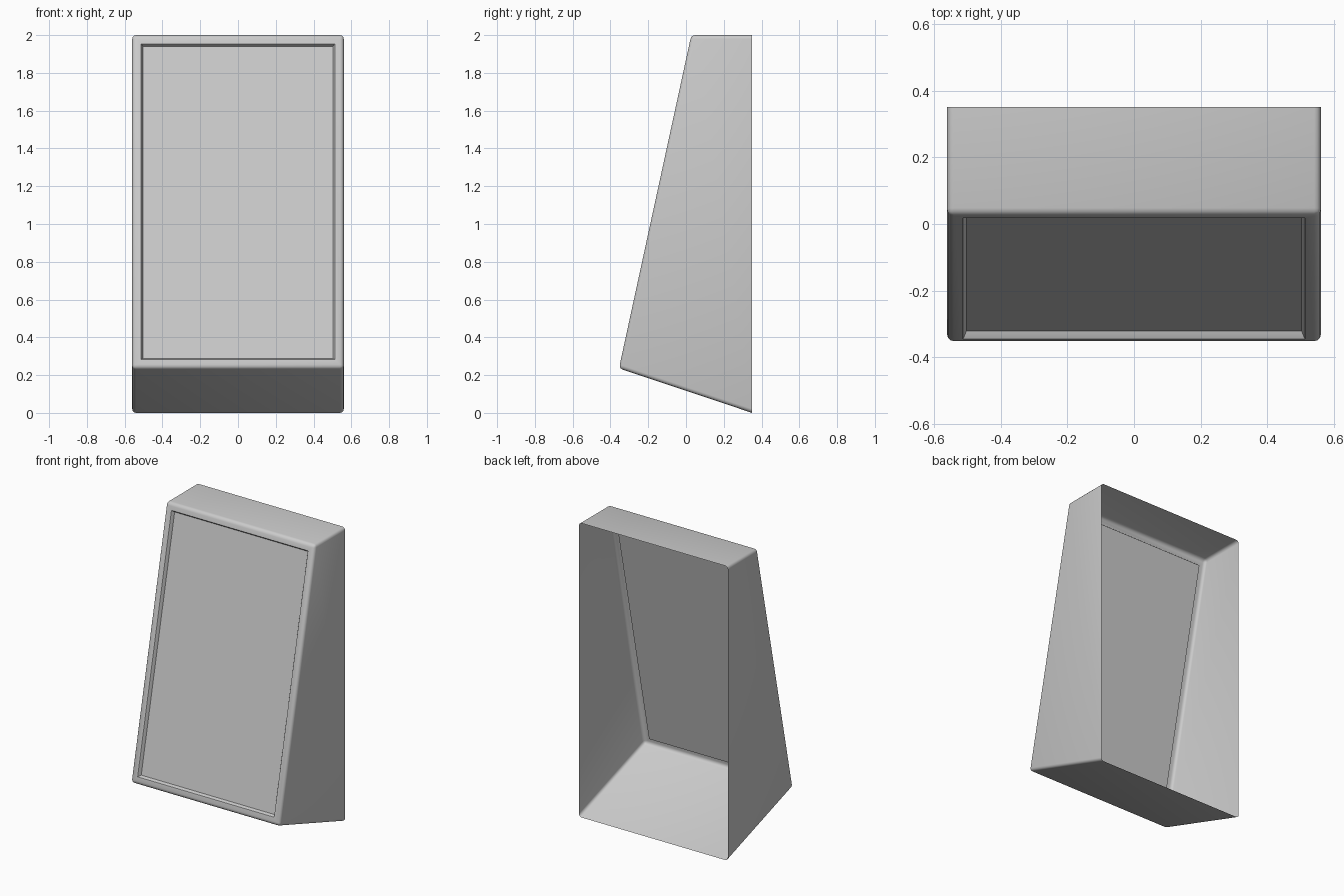
import bpy, bmesh, math

if "Cube" in bpy.data.objects:
    bpy.data.objects.remove(bpy.data.objects["Cube"])

HALF_W = 0.56
# Side profile (y, z): back top, front top, front bottom, back bottom
PROFILE = [(0.35, 2.0), (0.028, 2.0), (-0.355, 0.236), (0.35, 0.0)]

bm = bmesh.new()
left = [bm.verts.new((-HALF_W, y, z)) for y, z in PROFILE]
right = [bm.verts.new((HALF_W, y, z)) for y, z in PROFILE]

# Open-backed shell: two sides, then top, sloped front and underside
bm.faces.new(left)
bm.faces.new(right[::-1])
for i in range(3):
    bm.faces.new((left[i], right[i], right[i + 1], left[i + 1]))
bmesh.ops.recalc_face_normals(bm, faces=bm.faces[:])
front = next(f for f in bm.faces if all(v.co.y < 0.2 for v in f.verts))
if front.normal.y > 0:
    bmesh.ops.reverse_faces(bm, faces=bm.faces[:])

# Rounded outer edges, leaving the back rim open
edges = [e for e in bm.edges if not e.is_boundary]
bmesh.ops.bevel(bm, geom=edges, offset=0.02, segments=3, profile=0.5,
                affect='EDGES', clamp_overlap=True)

# Recessed screen inside a raised frame
bm.normal_update()
screen = max((f for f in bm.faces if f.normal.y < -0.9), key=lambda f: f.calc_area())
bmesh.ops.inset_region(bm, faces=[screen], thickness=0.038, depth=0)
bmesh.ops.inset_region(bm, faces=[screen], thickness=0.004, depth=-0.004)
bmesh.ops.inset_region(bm, faces=[screen], thickness=0.011, depth=-0.018)

mesh = bpy.data.meshes.new("screen_housing")
bm.to_mesh(mesh)
bm.free()
housing = bpy.data.objects.new("screen_housing", mesh)
bpy.context.collection.objects.link(housing)

# Smooth rounded edges, crisp recess
bpy.context.view_layer.objects.active = housing
housing.select_set(True)
bpy.ops.object.shade_smooth_by_angle(angle=math.radians(35))
